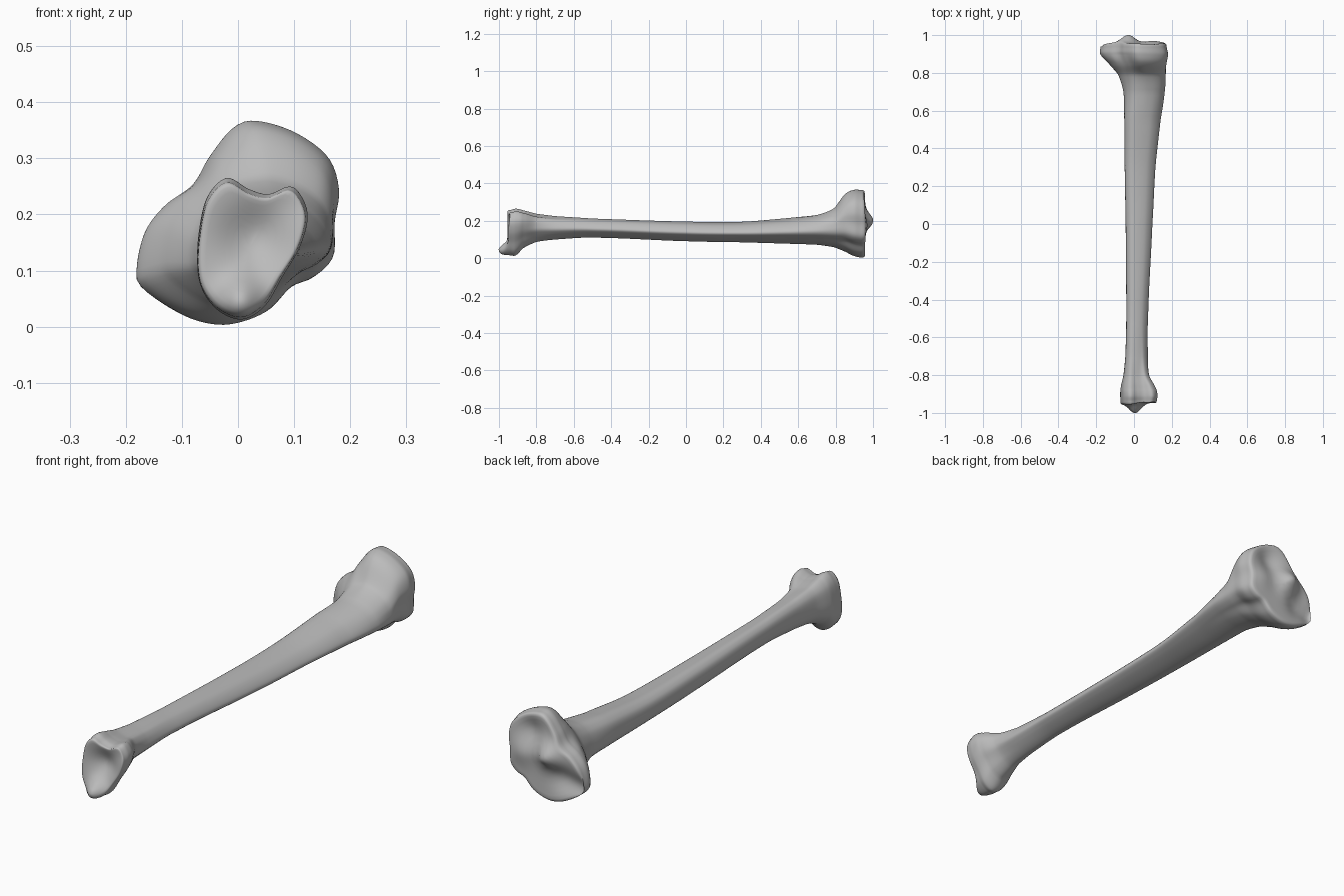
import bpy
import math
from mathutils import Vector

SIDES = 96
STEPS = 7

cube = bpy.data.objects.get("Cube")
if cube:
    bpy.data.objects.remove(cube, do_unlink=True)


def spline(a, b, c, d, t):
    """Catmull-Rom blend of four vectors."""
    return 0.5 * (2 * b + (c - a) * t + (2 * a - 5 * b + 4 * c - d) * t * t
                  + (3 * b - a - 3 * c + d) * t ** 3)


def unit_outline(points):
    """Resample a closed outline at even angles, fitted to a unit box."""
    pts = [Vector(p) for p in points]
    count = len(pts)
    low = Vector((min(p.x for p in pts), min(p.y for p in pts)))
    high = Vector((max(p.x for p in pts), max(p.y for p in pts)))
    pts = [Vector(((p.x - low.x) / (high.x - low.x),
                   (p.y - low.y) / (high.y - low.y))) for p in pts]
    centre = Vector((0.5, 0.5))
    dense = []
    for i in range(count):
        four = [pts[(i + k) % count] for k in (-1, 0, 1, 2)]
        for s in range(40):
            p = spline(*four, s / 40) - centre
            dense.append((math.atan2(p.y, p.x), p.length))
    dense.sort()
    dense = ([(a - math.tau, r) for a, r in dense[-3:]] + dense
             + [(a + math.tau, r) for a, r in dense[:3]])
    result = []
    for i in range(SIDES):
        angle = -math.pi + math.tau * i / SIDES
        k = next(j for j, item in enumerate(dense) if item[0] > angle)
        (a, r), (b, q) = dense[k - 1], dense[k]
        radius = r + (q - r) * (angle - a) / max(b - a, 1e-9)
        result.append(centre + radius * Vector((math.cos(angle), math.sin(angle))))
    return result


# Cross-sections (x, z) of the shaft and the two ends
shaft = unit_outline([(.3, 1), (.75, .85), (1, .48), (.87, .25), (.5, .03),
                      (.22, 0), (.02, .25), (0, .62), (.08, .88)])
large_end = unit_outline([
    (.03, .365), (.1, .345), (.16, .3), (.18, .24), (.172, .18), (.17, .12),
    (.14, .087), (.1, .07), (.06, .03), (.01, .008), (-.04, .003), (-.1, .02),
    (-.17, .065), (-.18, .1), (-.165, .165), (-.13, .212), (-.08, .25),
    (-.05, .3), (-.01, .35)])
small_end = unit_outline([
    (-.02, .265), (.02, .245), (.055, .236), (.095, .25), (.118, .225),
    (.125, .19), (.11, .14), (.08, .09), (.05, .04), (.01, .015), (-.03, .027),
    (-.06, .06), (-.072, .1), (-.07, .16), (-.055, .23)])

# y, x min, x max, z min, z max, blend (below zero: small end, above: large end)
stations = [
    (-.94, -.071, .12, .016, .258, -1),
    (-.91, -.072, .124, .016, .265, -1),
    (-.87, -.07, .117, .055, .256, -.9),
    (-.8, -.055, .085, .088, .238, -.5),
    (-.7, -.045, .075, .102, .225, -.15),
    (-.5, -.04, .074, .112, .212, 0),
    (0, -.043, .097, .093, .196, 0),
    (.3, -.048, .113, .087, .195, 0),
    (.55, -.05, .14, .08, .215, 0),
    (.7, -.056, .163, .074, .236, .2),
    (.79, -.085, .17, .06, .272, .45),
    (.85, -.135, .175, .036, .345, .8),
    (.9, -.178, .18, .012, .366, 1),
    (.94, -.176, .172, .004, .364, 1)]
stations = [Vector(s) for s in stations]


def section(station):
    y, x0, x1, z0, z1, blend = station
    end = large_end if blend > 0 else small_end
    weight = min(abs(blend), 1)
    ring = []
    for a, b in zip(shaft, end):
        p = a.lerp(b, weight)
        ring.append(Vector((x0 + (x1 - x0) * p.x, y, z0 + (z1 - z0) * p.y)))
    return ring


def bump(x, z, cx, cz, width):
    return math.exp(-((x - cx) ** 2 + (z - cz) ** 2) / width ** 2)


def large_face(x, z):
    """Plateau with a central spine between two shallow sockets."""
    return (.958 + .044 * bump(x, z, -.03, .2, .05)
            + .012 * bump(x, z, .1, .18, .05)
            - .022 * bump(x, z, .06, .28, .055)
            - .022 * bump(x, z, -.09, .11, .055)
            - .025 * bump(x, z, -.17, .09, .05))


def small_face(x, z):
    """Hollow joint face with a pointed lip at the bottom."""
    return (-.957 - .046 * bump(x, z, .005, .045, .038)
            + .035 * bump(x, z, .03, .16, .06)
            + .012 * bump(x, z, .11, .23, .05))


def cap(rim, face):
    """Rings that round over the rim and shrink to the middle of the face."""
    centre = sum(rim, Vector()) / SIDES
    rings = []
    for scale, depth in ((.99, .55), (.965, .85), (.92, 1), (.84, 1), (.74, 1),
                         (.62, 1), (.48, 1), (.34, 1), (.2, 1), (.07, 1)):
        ring = []
        for p in rim:
            q = centre + (p - centre) * scale
            q.y = p.y + (face(q.x, q.z) - p.y) * depth
            ring.append(q)
        rings.append(ring)
    return rings


# Body rings, with both ends closed by joint faces
body = []
last = len(stations) - 1
for i in range(last):
    four = [stations[min(max(i + k, 0), last)] for k in (-1, 0, 1, 2)]
    for s in range(STEPS):
        t = s / STEPS
        mixed = spline(*four, t)
        mixed[0] = stations[i][0] + (stations[i + 1][0] - stations[i][0]) * t
        body.append(section(mixed))
body.append(section(stations[last]))
rings = cap(body[0], small_face)[::-1] + body + cap(body[-1], large_face)

verts = [p for ring in rings for p in ring]
faces = []
for r in range(len(rings) - 1):
    for i in range(SIDES):
        j = (i + 1) % SIDES
        faces.append((r * SIDES + i, r * SIDES + j,
                      (r + 1) * SIDES + j, (r + 1) * SIDES + i))
faces.append(tuple(range(SIDES))[::-1])
faces.append(tuple(range(len(verts) - SIDES, len(verts))))

mesh = bpy.data.meshes.new("long_bone")
mesh.from_pydata(verts, [], faces)
mesh.update()
bone = bpy.data.objects.new("long_bone", mesh)
bpy.context.collection.objects.link(bone)

# Colour
grey = bpy.data.materials.new("bone_grey")
grey.use_nodes = True
colour = (.5, .5, .5, 1)
grey.diffuse_color = colour
grey.node_tree.nodes["Principled BSDF"].inputs["Base Color"].default_value = colour
mesh.materials.append(grey)

# Consistent outward faces and smooth shading
bpy.ops.object.select_all(action="DESELECT")
bone.select_set(True)
bpy.context.view_layer.objects.active = bone
bpy.ops.object.mode_set(mode="EDIT")
bpy.ops.mesh.select_all(action="SELECT")
bpy.ops.mesh.normals_make_consistent(inside=False)
bpy.ops.object.mode_set(mode="OBJECT")
bpy.ops.object.shade_smooth_by_angle(angle=math.radians(60))
